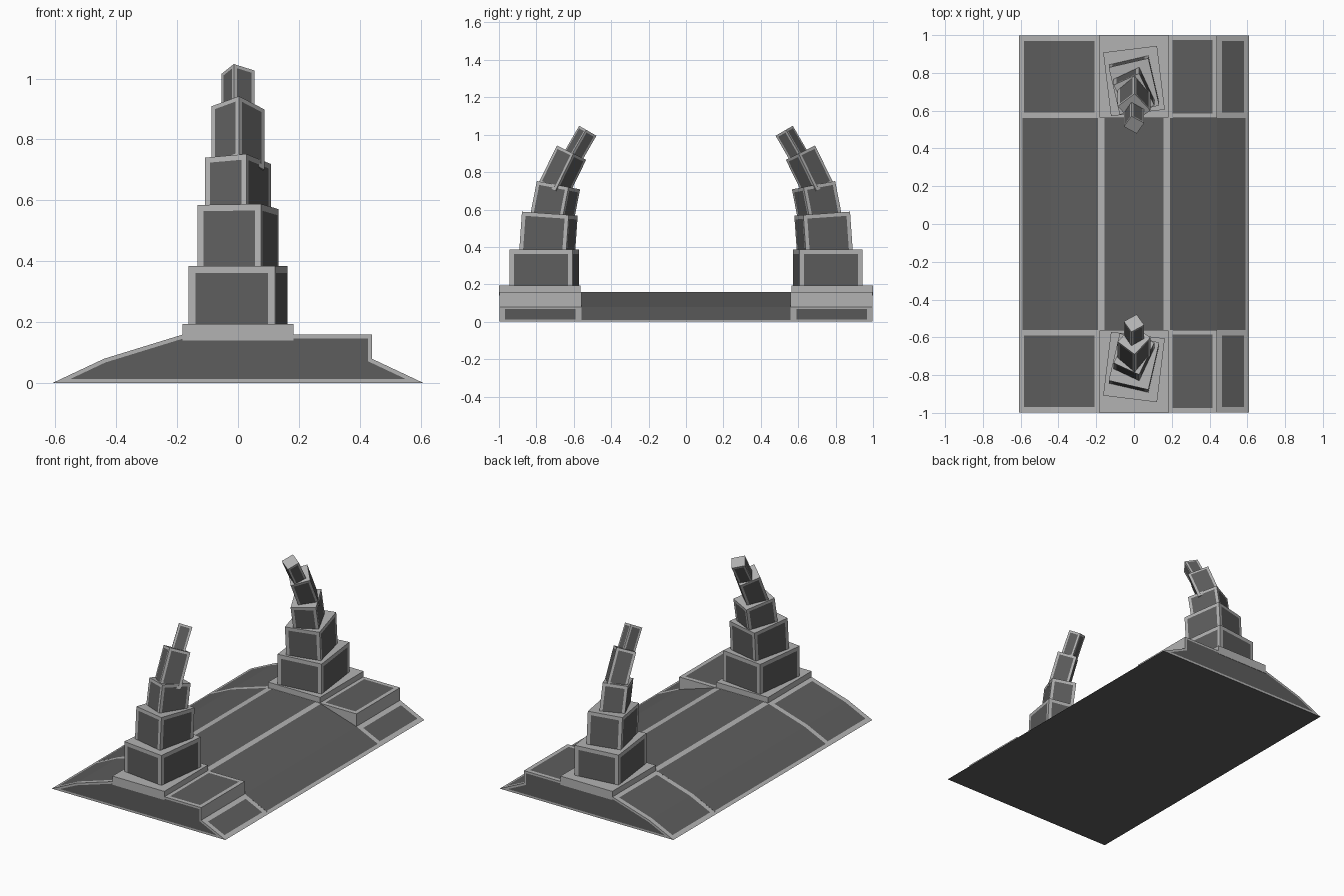
import bpy, bmesh
from math import radians
from mathutils import Matrix, Vector

if "Cube" in bpy.data.objects:
    bpy.data.objects.remove(bpy.data.objects["Cube"])


def material(name, v):
    m = bpy.data.materials.new(name)
    m.diffuse_color = (v, v, v, 1)
    m.use_nodes = True
    m.node_tree.nodes["Principled BSDF"].inputs["Base Color"].default_value = m.diffuse_color
    return m


TRIM = material("light_trim", 0.45)
PANEL = material("dark_panel", 0.11)


def finish(bm, name, mirror=True):
    mesh = bpy.data.meshes.new(name)
    bm.to_mesh(mesh)
    bm.free()
    mesh.materials.append(TRIM)
    mesh.materials.append(PANEL)
    ob = bpy.data.objects.new(name, mesh)
    bpy.context.collection.objects.link(ob)
    if mirror:
        mod = ob.modifiers.new("mirror_ends", 'MIRROR')
        mod.use_axis = (False, True, False)
        mod.use_mirror_merge = False
    return ob


def panel(bm, faces, border):
    # framed dark panel inside one face or a strip of faces
    bmesh.ops.inset_region(bm, faces=faces, thickness=border, use_even_offset=True)
    for f in faces:
        f.material_index = 1


def prism(profile, y0, y1):
    # profile in x,z extruded along y; returns bmesh, side faces, end caps
    bm = bmesh.new()
    a = [bm.verts.new((x, y0, z)) for x, z in profile]
    b = [bm.verts.new((x, y1, z)) for x, z in profile]
    n = len(profile)
    sides = [bm.faces.new((a[i], a[(i + 1) % n], b[(i + 1) % n], b[i])) for i in range(n)]
    caps = [bm.faces.new(a), bm.faces.new(b[::-1])]
    bmesh.ops.recalc_face_normals(bm, faces=bm.faces)
    return bm, sides, caps


def box(size, matrix):
    bm = bmesh.new()
    bmesh.ops.create_cube(bm, size=1, matrix=matrix @ Matrix.Diagonal((*size, 1)))
    return bm


# long middle ramp with two trim strips along the crest
profile = [(-.61, 0), (-.59, .01), (-.44, .08), (-.19, .157), (-.155, .16),
           (.155, .16), (.19, .157), (.44, .08), (.59, .01), (.61, 0)]
bm, sides, caps = prism(profile, -.56, .56)
for i in (1, 2, 4, 6, 7, 9):
    sides[i].material_index = 1
bmesh.ops.delete(bm, geom=caps, context='FACES_ONLY')
finish(bm, "middle_ramp", mirror=False)

# end sections, sloping on one side and stepped on the other
profile = [(-.61, 0), (-.44, .08), (-.18, .16), (.18, .16), (.44, .16), (.44, .08), (.61, 0)]
bm, sides, caps = prism(profile, -.998, -.56)
sides[6].material_index = 1
panel(bm, sides[0:2], .03)
panel(bm, [sides[3]], .025)
panel(bm, [sides[5]], .03)
panel(bm, [caps[0]], .013)
finish(bm, "end_section")

# plinth under each tower
finish(box((.365, .437, .055), Matrix.Translation((0, -.7815, .1675))), "plinth")

# tower tiers: width, depth, height, twist, lean, top centre y, top centre z
tiers = [
    (.287, .340, .215, 7, 0, -.757, .385),
    (.215, .257, .225, 13, 4, -.728, .578),
    (.149, .190, .200, 25, 11, -.682, .730),
    (.117, .129, .220, 40, 26, -.612, .904),
    (.0755, .080, .170, 58, 30, -.525, 1.021),
]
for i, (w, d, h, twist, lean, y, z) in enumerate(tiers):
    m = (Matrix.Translation((0, y, z)) @ Matrix.Rotation(radians(-lean), 4, 'X')
         @ Matrix.Rotation(radians(-twist), 4, 'Z') @ Matrix.Translation((0, 0, -h / 2)))
    bm = box((w, d, h), m)
    up = m.to_3x3() @ Vector((0, 0, 1))
    bm.normal_update()
    for f in [f for f in bm.faces if abs(f.normal.dot(up)) < .5]:
        panel(bm, [f], .024 - .003 * i)
    finish(bm, f"tower_tier_{i + 1}")
